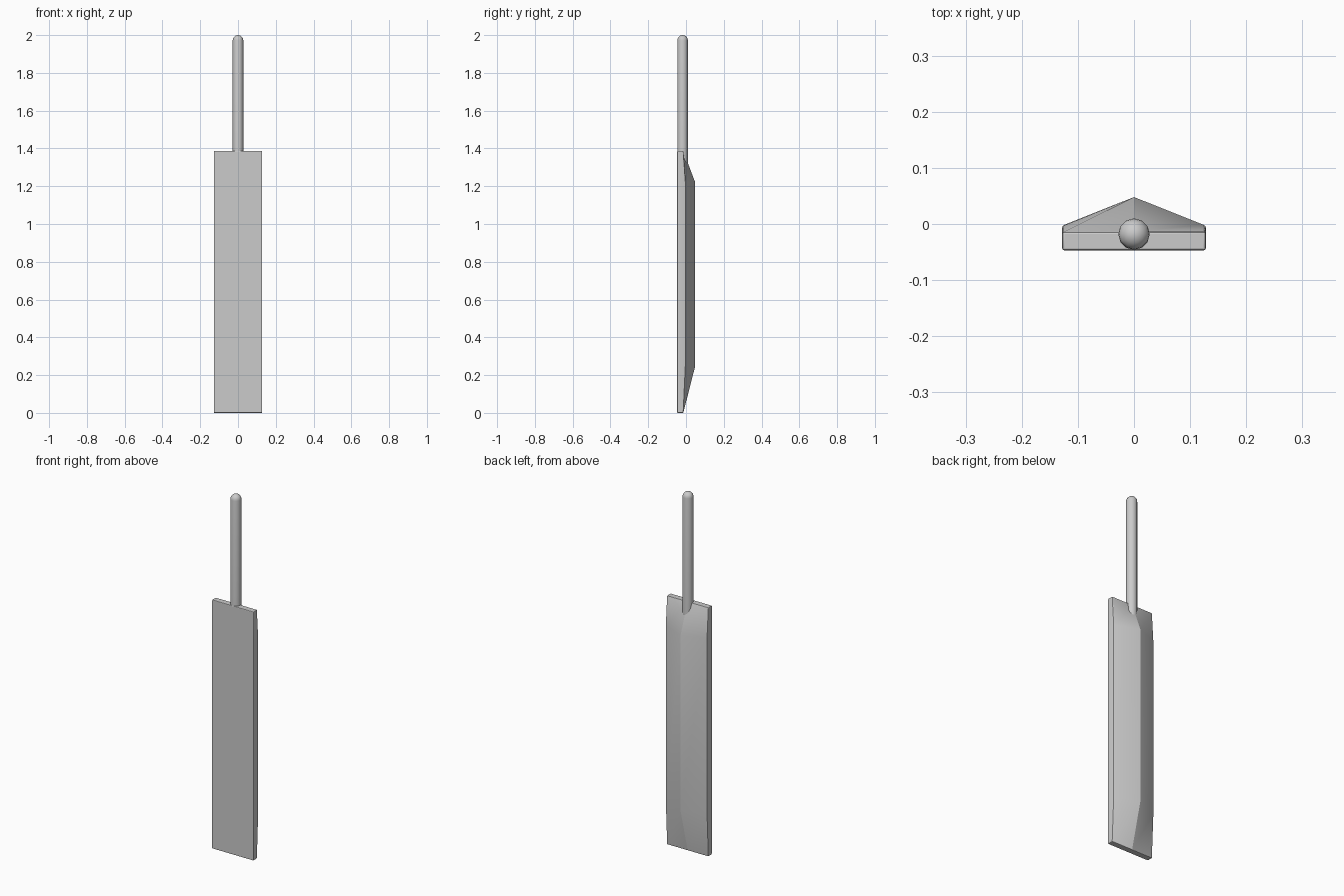
import bpy, bmesh, math
from mathutils import Matrix

if "Cube" in bpy.data.objects:
    bpy.data.objects.remove(bpy.data.objects["Cube"])

W = 0.128        # half width of the blade
FRONT = -0.047   # flat striking face


def finish(name, bm, angle):
    bmesh.ops.recalc_face_normals(bm, faces=bm.faces[:])
    mesh = bpy.data.meshes.new(name)
    bm.to_mesh(mesh)
    bm.free()
    obj = bpy.data.objects.new(name, mesh)
    bpy.context.collection.objects.link(obj)
    bpy.ops.object.select_all(action='DESELECT')
    obj.select_set(True)
    bpy.context.view_layer.objects.active = obj
    bpy.ops.object.shade_smooth_by_angle(angle=math.radians(angle))
    return obj


# Blade: loft of cross-sections (z, side edge y, ridge y)
bm = bmesh.new()
rings = []
for z, edge, ridge in [(0, -0.014, -0.014), (0.245, -0.003, 0.048),
                       (1.222, -0.003, 0.048), (1.387, -0.014, -0.014)]:
    section = [(-W, FRONT), (W, FRONT), (W, edge), (0, ridge), (-W, edge)]
    rings.append([bm.verts.new((x, y, z)) for x, y in section])
for a, b in zip(rings, rings[1:]):
    for i in range(5):
        j = (i + 1) % 5
        bm.faces.new((a[i], a[j], b[j], b[i]))
bm.faces.new(rings[0][::-1])
bm.faces.new(rings[-1])
bm.normal_update()

# Softened outline edges, leaving the back ridge crisp
outline = [e for e in bm.edges if e.calc_face_angle(0) > math.radians(50)]
bmesh.ops.bevel(bm, geom=outline, offset=0.004, segments=2, profile=0.5,
                affect='EDGES', clamp_overlap=True)
finish("blade", bm, 20)

# Handle: round bar sunk into the blade, with a domed end
R, TOP, SIDES = 0.028, 2.0, 12
profile = [(0, 1.25), (R, 1.25), (R, TOP - R)]
profile += [(R * math.cos(t), TOP - R + R * math.sin(t))
            for t in (math.radians(18 * k) for k in range(1, 5))]
profile.append((0, TOP))
bm = bmesh.new()
verts = [bm.verts.new((r, 0, z)) for r, z in profile]
edges = [bm.edges.new(p) for p in zip(verts, verts[1:])]
bmesh.ops.spin(bm, geom=verts + edges, cent=(0, 0, 0), axis=(0, 0, 1),
               angle=math.tau, steps=SIDES, use_duplicate=False)
bmesh.ops.remove_doubles(bm, verts=bm.verts[:], dist=0.0001)
bmesh.ops.transform(bm, matrix=Matrix.Translation((0, -0.018, 0)), verts=bm.verts[:])
finish("handle", bm, 40)
